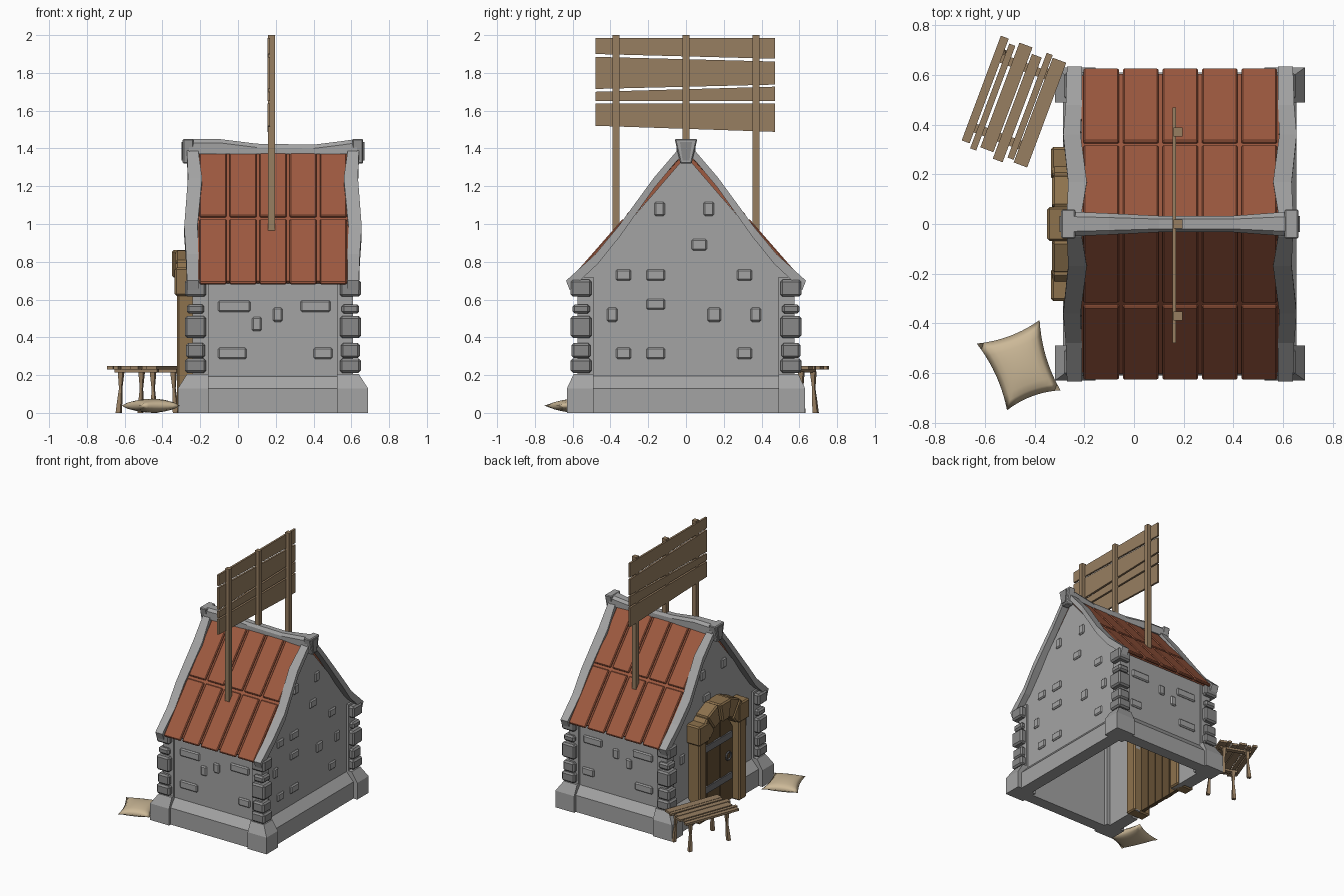
import bpy, bmesh, math
from mathutils import Vector, Matrix

cube = bpy.data.objects.get("Cube")
if cube:
    bpy.data.objects.remove(cube, do_unlink=True)


def material(name, *rgb):
    m = bpy.data.materials.new(name)
    m.use_nodes = True
    m.diffuse_color = (*rgb, 1)
    m.node_tree.nodes["Principled BSDF"].inputs["Base Color"].default_value = (*rgb, 1)
    return m


STONE = material("light stone", .37, .37, .37)
QUOIN = material("dark stone", .25, .25, .25)
TILE = material("red roof tile", .34, .10, .05)
WOOD = material("weathered wood", .31, .21, .12)
FRAME = material("door frame wood", .27, .17, .075)
LEAF = material("dark door wood", .13, .08, .035)
CLOTH = material("sack cloth", .60, .48, .31)
METAL = material("iron", .16, .16, .17)

MID = .185          # the house is symmetric about this x
SIDES = (-1, 1)


def loft(bm, rings):
    """Skin a row of equal rings and cap both ends."""
    rows = [[bm.verts.new(p) for p in r] for r in rings]
    n = len(rows[0])
    for a, b in zip(rows, rows[1:]):
        for i in range(n):
            j = (i + 1) % n
            bm.faces.new((a[i], a[j], b[j], b[i]))
    bm.faces.new(rows[0][::-1])
    bm.faces.new(rows[-1])


def prism(bm, pts, lo, hi, axis="x"):
    """Extrude a profile along x (pts are y,z) or along y (pts are x,z)."""
    place = (lambda d, p: (d, p[0], p[1])) if axis == "x" else (lambda d, p: (p[0], d, p[1]))
    loft(bm, [[place(d, p) for p in pts] for d in (lo, hi)])


def box(bm, x, y, z):
    prism(bm, [(y[0], z[0]), (y[1], z[0]), (y[1], z[1]), (y[0], z[1])], *x)


def finish(name, bm, mat, bevel=0, smooth=False):
    bmesh.ops.recalc_face_normals(bm, faces=bm.faces)
    me = bpy.data.meshes.new(name)
    bm.to_mesh(me)
    bm.free()
    me.materials.append(mat)
    for p in me.polygons:
        p.use_smooth = smooth
    ob = bpy.data.objects.new(name, me)
    bpy.context.collection.objects.link(ob)
    if bevel:
        mod = ob.modifiers.new("Bevel", "BEVEL")
        mod.width, mod.segments = bevel, 1
    return ob


def arch(radius, base, steps=10):
    return [(radius * math.cos(math.pi * i / steps), base + radius * math.sin(math.pi * i / steps))
            for i in range(steps + 1)]


# Walls: two gables (one with the doorway cut in its outline) and two long walls
bm = bmesh.new()
roofline = [(.56, .71), (0, 1.36), (-.56, .71)]
prism(bm, [(-.56, 0), (.56, 0)] + roofline, .555, .595)
prism(bm, [(.2, 0), (.56, 0)] + roofline + [(-.56, 0), (-.2, 0)] + arch(.2, .52)[::-1], -.225, -.185)
for s in SIDES:
    box(bm, (-.2, .57), sorted((s * .52, s * .56)), (0, .72))
finish("walls", bm, STONE)

# Corner pillars and the wide stone feet under them
bm = bmesh.new()
feet = bmesh.new()
for sx in SIDES:
    for sy in SIDES:
        def ring(bx, by, z):
            xs, ys = (.34, bx), (.49, by)
            return [(MID + sx * xs[i], sy * ys[j], z) for i, j in ((0, 0), (1, 0), (1, 1), (0, 1))]
        loft(bm, [ring(.425, .575, .1), ring(.425, .575, .72)])
        loft(feet, [ring(.503, .63, 0), ring(.503, .63, .13), ring(.455, .595, .205)])
finish("corner_pillars", bm, STONE)
finish("corner_feet", feet, STONE)

# Plinth with a sloped top, left open at the doorway
bm = bmesh.new()
for s in SIDES:
    prism(bm, [(s * y, z) for y, z in ((.54, 0), (.61, 0), (.61, .13), (.555, .2), (.54, .2))], -.2, .57)
slope = [(.57, 0), (.655, 0), (.655, .13), (.59, .2), (.57, .2)]
prism(bm, slope, -.55, .55, "y")
for s in SIDES:
    prism(bm, [(2 * MID - x, z) for x, z in slope], *sorted((s * .3, s * .55)), "y")
finish("plinth", bm, STONE)

# Corner quoins of alternating size
bm = bmesh.new()
for sx in SIDES:
    for sy in SIDES:
        for z, h, w in ((.66, .09, .056), (.55, .05, .046), (.455, .115, .056),
                        (.33, .08, .05), (.25, .075, .056)):
            cx, cy = MID + sx * .41, sy * .555
            box(bm, (cx - w, cx + w), (cy - w, cy + w), (z - h / 2, z + h / 2))
finish("corner_quoins", bm, QUOIN, .012)

# Scattered raised bricks
bm = bmesh.new()
for x, z, w, h in ((-.02, .565, .17, .06), (.41, .565, .16, .06), (.1, .47, .05, .075),
                   (.21, .52, .05, .075), (-.03, .315, .15, .06), (.45, .315, .1, .06)):
    for s in SIDES:
        box(bm, (x - w / 2, x + w / 2), sorted((s * .55, s * .572)), (z - h / 2, z + h / 2))
for y, z, w, h in ((-.14, 1.08, .055, .075), (.12, 1.08, .055, .075), (.07, .89, .08, .06),
                   (-.33, .73, .08, .06), (-.16, .73, .1, .06), (.31, .73, .08, .06),
                   (-.16, .575, .1, .055), (-.39, .52, .055, .075), (.15, .52, .07, .075),
                   (.37, .52, .055, .075), (-.33, .315, .08, .06), (-.16, .315, .1, .06),
                   (.31, .315, .08, .06)):
    for s in SIDES:
        if s > 0 or z > .85 or abs(y) > .36:
            box(bm, sorted((MID + s * .4, MID + s * .422)), (y - w / 2, y + w / 2), (z - h / 2, z + h / 2))
finish("wall_bricks", bm, STONE, .008)

# Roof: a thin deck with bevelled tile panels, five columns and two rows a side
drop, run = .72, .63
normal = Vector((drop, run)).normalized()


def slope_point(t, depth):
    return Vector((run * t, 1.41 - drop * t)) - normal * depth


deck = bmesh.new()
bm = bmesh.new()
for s in SIDES:
    def strip(t0, t1, d0, d1):
        pts = [slope_point(t0, d0), slope_point(t1, d0), slope_point(t1, d1), slope_point(t0, d1)]
        return [(s * p.x, p.y) for p in pts]
    prism(deck, strip(0, .975, .015, .035), -.212, .584)
    for t0, t1 in ((.01, .508), (.53, 1)):
        for i in range(5):
            x = -.212 + i * .1592
            prism(bm, strip(t0, t1, 0, .02), x + .008, x + .151)
finish("roof_deck", deck, TILE)
finish("roof_panels", bm, TILE, .006)

# Wavy stone edging along both gables
half = [(0, 1.42, .455, .40), (.05, 1.385, .455, .395), (.17, 1.245, .45, .375),
        (.36, .985, .47, .40), (.48, .84, .46, .395), (.635, .70, .455, .395)]
path = [(-y, z, a, b) for y, z, a, b in half[:0:-1]] + half
bm = bmesh.new()
for s in SIDES:
    loft(bm, [[(MID + s * a, y, z), (MID + s * b, y, z),
               (MID + s * b, y * .97, z - .05), (MID + s * a, y * .97, z - .05)] for y, z, a, b in path])
finish("gable_edging", bm, STONE)

# Sagging ridge cap with a keystone at each end
bm = bmesh.new()
loft(bm, [[(x, -w, 1.37), (x, -w, top - .02), (x, -w * .6, top), (x, w * .6, top),
           (x, w, top - .02), (x, w, 1.37)]
          for x, w, top in ((-.26, .05, 1.45), (-.1, .043, 1.45), (.1, .033, 1.425),
                            (.4, .033, 1.42), (.56, .045, 1.44), (.63, .05, 1.45))])
finish("ridge_cap", bm, STONE)
bm = bmesh.new()
plate = bmesh.new()
for s in SIDES:
    prism(bm, [(-.03, 1.32), (.03, 1.32), (.06, 1.45), (-.06, 1.45)], MID + s * .42, MID + s * .478)
    prism(plate, [(-.018, 1.335), (.018, 1.335), (.032, 1.435), (-.032, 1.435)], MID + s * .476, MID + s * .484)
finish("keystones", bm, STONE, .006)
finish("keystone_plates", plate, QUOIN)

# Sign: three posts carrying four crooked boards
bm = bmesh.new()
for y, z in ((-.37, .96), (0, 1.38), (.37, .96)):
    box(bm, (.16, .196), (y - .018, y + .018), (z, 2))
finish("sign_posts", bm, WOOD)
bm = bmesh.new()
for a, b, c, d in ((1.9, 1.985, 1.875, 1.985), (1.715, 1.885, 1.738, 1.86),
                   (1.65, 1.7, 1.65, 1.727), (1.52, 1.638, 1.488, 1.638)):
    prism(bm, [(-.48, a), (.47, c), (.47, d), (-.48, b)], .155, .17)
finish("sign_boards", bm, WOOD)

# Door frame: posts, cap blocks and arch stones
bm = bmesh.new()
for s in SIDES:
    box(bm, (-.322, -.17), sorted((s * .2, s * .29)), (0, .64))
    box(bm, (-.335, -.19), sorted((s * .18, s * .31)), (.62, .77))
for i in range(5):
    pts = []
    for r, k in ((.19, i), (.34, i), (.34, i + 1), (.19, i + 1)):
        a = math.radians(30 + k * 24)
        pts.append((r * math.cos(a), .53 + r * math.sin(a)))
    prism(bm, pts, -.35 if i == 2 else -.33, -.19)
finish("door_frame", bm, FRAME, .01)

# Door leaf of arched planks with iron straps and a ring handle
bm = bmesh.new()
for i in range(5):
    ys = [-.2 + .08 * i + .003, -.2 + .08 * (i + 1) - .003]
    top = [(y, .52 + math.sqrt(max(.0, .205 ** 2 - y * y))) for y in ys]
    prism(bm, [(ys[0], .01), (ys[1], .01), top[1], top[0]], -.262 - .004 * (i % 2), -.235)
finish("door_planks", bm, LEAF)
bm = bmesh.new()
for z in (.2, .52):
    box(bm, (-.275, -.26), (-.18, .19), (z - .025, z + .025))
finish("door_straps", bm, METAL)
bpy.ops.mesh.primitive_torus_add(location=(-.278, -.13, .37), rotation=(0, math.pi / 2, 0),
                                 major_radius=.03, minor_radius=.007, major_segments=12, minor_segments=6)
handle = bpy.context.object
handle.name = "door_handle"
handle.data.materials.append(METAL)

# Bench: loose planks on two battens and four spindly legs
bench = Matrix.Translation((-.48, .497, 0)) @ Matrix.Rotation(math.radians(-20.5), 4, "Z")
bm = bmesh.new()
for u, w, v in ((-.127, .034, .0), (-.088, .026, -.018), (-.036, .056, .0), (.02, .042, -.025),
                (.066, .026, .0), (.112, .058, -.01)):
    box(bm, (u - w / 2, u + w / 2), (v - .225, v + .225), (.23, .247))
for v in (-.16, .14):
    box(bm, (-.12, .12), (v - .018, v + .018), (.215, .231))
for su in SIDES:
    for sv in SIDES:
        loft(bm, [[(su * (.09 + o) + i * r, sv * (.155 + o) + j * r, z)
                   for i, j in ((-1, -1), (1, -1), (1, 1), (-1, 1))]
                  for z, r, o in ((0, .013, .01), (.06, .011, .006), (.13, .007, .002), (.22, .014, 0))])
finish("bench", bm, WOOD).matrix_world = bench

# Sack cushion with pinched corners
bm = bmesh.new()
for s in SIDES:
    grid = bmesh.ops.create_grid(bm, x_segments=10, y_segments=10, size=1)
    for v in grid["verts"]:
        u, w = v.co.x, v.co.y
        puff = max(0, (1 - u * u) * (1 - w * w)) ** .45
        v.co = (u * .125 * (1 - .14 * (1 - w * w)) + .01 * u * w, w * .147 * (1 - .12 * (1 - u * u)),
                .038 + s * .037 * puff)
bmesh.ops.remove_doubles(bm, verts=bm.verts, dist=.0005)
cushion = finish("cushion", bm, CLOTH, smooth=True)
cushion.matrix_world = Matrix.Translation((-.455, -.572, 0)) @ Matrix.Rotation(math.radians(20.5), 4, "Z")
